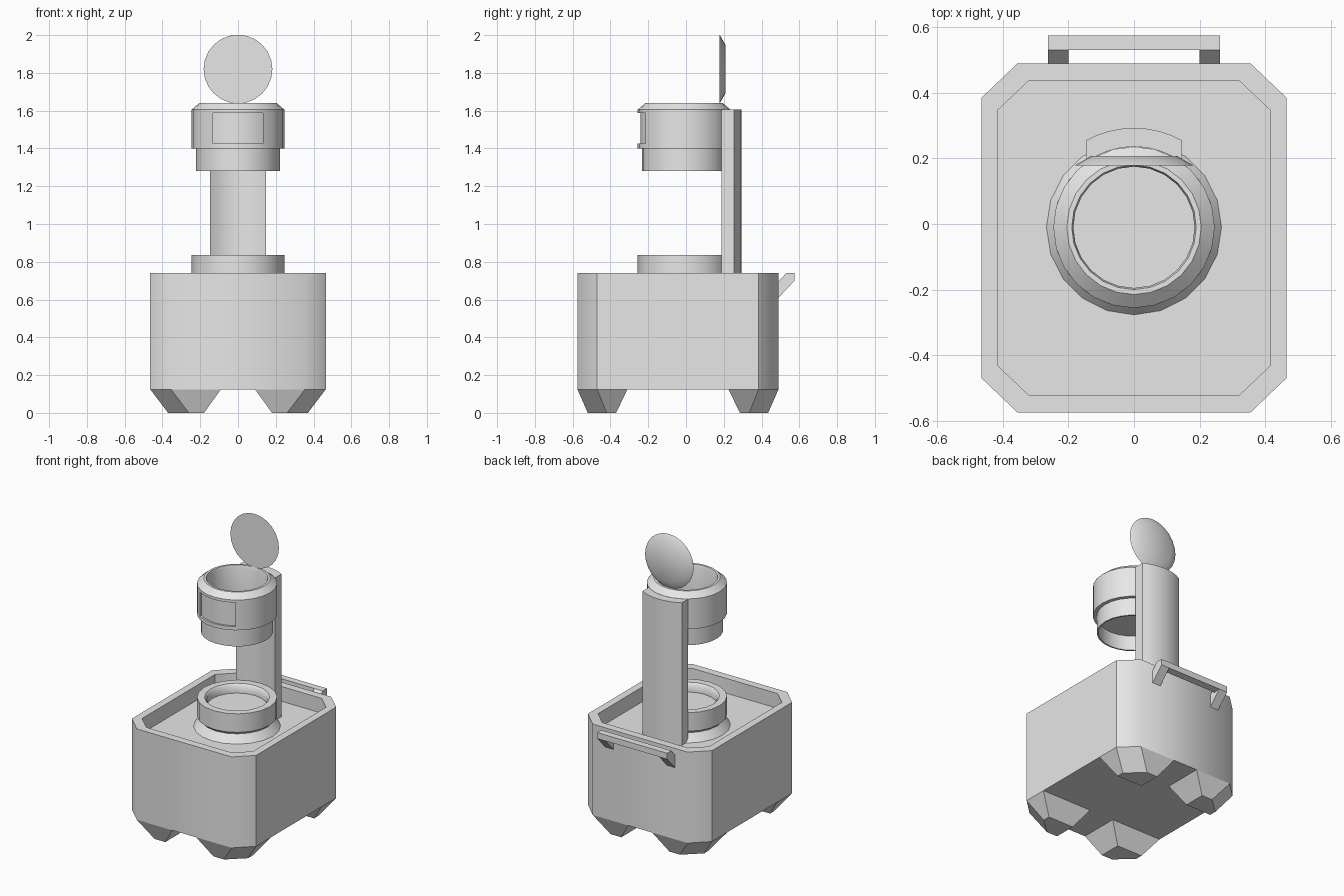
import bpy, bmesh, math

if "Cube" in bpy.data.objects:
    bpy.data.objects.remove(bpy.data.objects["Cube"])

grey = bpy.data.materials.new("grey")
grey.diffuse_color = (0.8, 0.8, 0.8, 1)
grey.use_nodes = True
grey.node_tree.nodes["Principled BSDF"].inputs["Base Color"].default_value = grey.diffuse_color
AXIS_Y = -0.01      # centre of the round parts
BODY_Y = -0.0425    # centre of the housing


def loft(name, rings, angle=45):
    """Skin a list of equal-length point rings and cap both ends."""
    bm = bmesh.new()
    loops = [[bm.verts.new(p) for p in ring] for ring in rings]
    n = len(loops[0])
    for a, b in zip(loops, loops[1:]):
        for i in range(n):
            j = (i + 1) % n
            bm.faces.new((a[i], a[j], b[j], b[i]))
    bm.faces.new(loops[0][::-1])
    bm.faces.new(loops[-1])
    bmesh.ops.recalc_face_normals(bm, faces=bm.faces)
    mesh = bpy.data.meshes.new(name)
    bm.to_mesh(mesh)
    bm.free()
    obj = bpy.data.objects.new(name, mesh)
    bpy.context.collection.objects.link(obj)
    mesh.materials.append(grey)
    smooth(obj, angle)
    return obj


def smooth(obj, angle):
    bpy.ops.object.select_all(action='DESELECT')
    obj.select_set(True)
    bpy.context.view_layer.objects.active = obj
    bpy.ops.object.shade_smooth_by_angle(angle=math.radians(angle))


def octagon(hx, hy, cx, cy, z):
    """Rectangle with clipped corners."""
    pts = []
    for sx, sy in ((1, 1), (-1, 1), (-1, -1), (1, -1)):
        pair = [(sx * hx, sy * (hy - cy)), (sx * (hx - cx), sy * hy)]
        pts += pair if sx * sy > 0 else pair[::-1]
    return [(x, BODY_Y + y, z) for x, y in pts]


def circle(r, z, n):
    return [(r * math.cos(2 * math.pi * i / n),
             AXIS_Y + r * math.sin(2 * math.pi * i / n), z) for i in range(n)]


def sector(r_in, r_out, half_width, z, side, n=8):
    """Curved slab outline; side = 1 for the back, -1 for the front."""
    pts = []
    for r, order in ((r_out, range(n + 1)), (r_in, range(n, -1, -1))):
        a = math.asin(half_width / r)
        for i in order:
            t = -a + 2 * a * i / n
            pts.append((r * math.sin(t), AXIS_Y + side * r * math.cos(t), z))
    return pts


# Housing with sunken top tray
loft("housing", [octagon(0.465, 0.5325, 0.11, 0.105, 0.125),
                 octagon(0.465, 0.5325, 0.11, 0.105, 0.74),
                 octagon(0.415, 0.48, 0.095, 0.09, 0.74),
                 octagon(0.415, 0.48, 0.095, 0.09, 0.64)])

# Four tapered feet with clipped outer corners
foot_top = [(0.465, 0.4275), (0.355, 0.5325), (0.09, 0.5325), (0.09, 0.2675), (0.465, 0.2675)]
foot_base = [(0.37, 0.3775), (0.26, 0.4775), (0.18, 0.4775), (0.18, 0.3275), (0.37, 0.3275)]
for sx, side in ((-1, "left"), (1, "right")):
    for sy, end in ((-1, "front"), (1, "back")):
        loft(f"foot_{end}_{side}",
             [[(sx * x, BODY_Y + sy * y, z) for x, y in pts]
              for pts, z in ((foot_base, 0), (foot_top, 0.125))], 20)

# Flared base ring with a shallow dish
loft("base_ring", [circle(r, z, 20) for r, z in (
    (0.267, 0.64), (0.225, 0.69), (0.246, 0.71), (0.246, 0.835),
    (0.2, 0.835), (0.185, 0.82), (0.185, 0.775))])

# Curved support column
loft("column", [sector(0.246, 0.303, 0.147, z, 1) for z in (0.64, 1.605)])

# Upper cup with stepped skirt, open underneath
cup = loft("cup", [circle(r, z, 24) for r, z in (
    (0.212, 1.38), (0.212, 1.28), (0.222, 1.28), (0.222, 1.4),
    (0.246, 1.4), (0.246, 1.605), (0.205, 1.64), (0.19, 1.64),
    (0.185, 1.625), (0.185, 1.41))])

# Recessed panel on the front of the cup
cutter = loft("panel_cutter", [sector(0.232, 0.3, 0.133, z, -1) for z in (1.425, 1.587)])
cutter.hide_render = True
mod = cup.modifiers.new("panel", 'BOOLEAN')
mod.object = cutter
mod.solver = 'EXACT'
bpy.context.view_layer.objects.active = cup
bpy.ops.object.modifier_apply(modifier="panel")
bpy.data.objects.remove(cutter)
smooth(cup, 35)

# Upright lid disc with bevelled back
loft("lid", [[(r * math.cos(math.pi * i / 12), y, 1.82 + r * math.sin(math.pi * i / 12))
              for i in range(24)] for r, y in ((0.182, 0.178), (0.13, 0.208))], 65)

# Carry handle: two angled arms and a bar
arm = [(0.49, 0.61), (0.575, 0.70), (0.575, 0.74), (0.53, 0.74), (0.49, 0.695)]
for s, side in ((-1, "left"), (1, "right")):
    loft(f"handle_arm_{side}", [[(s * x, y, z) for y, z in arm] for x in (0.2, 0.262)], 20)
bar = [(0.53, 0.695), (0.575, 0.70), (0.575, 0.74), (0.53, 0.74)]
loft("handle_bar", [[(x, y, z) for y, z in bar] for x in (-0.2, 0.2)], 20)
